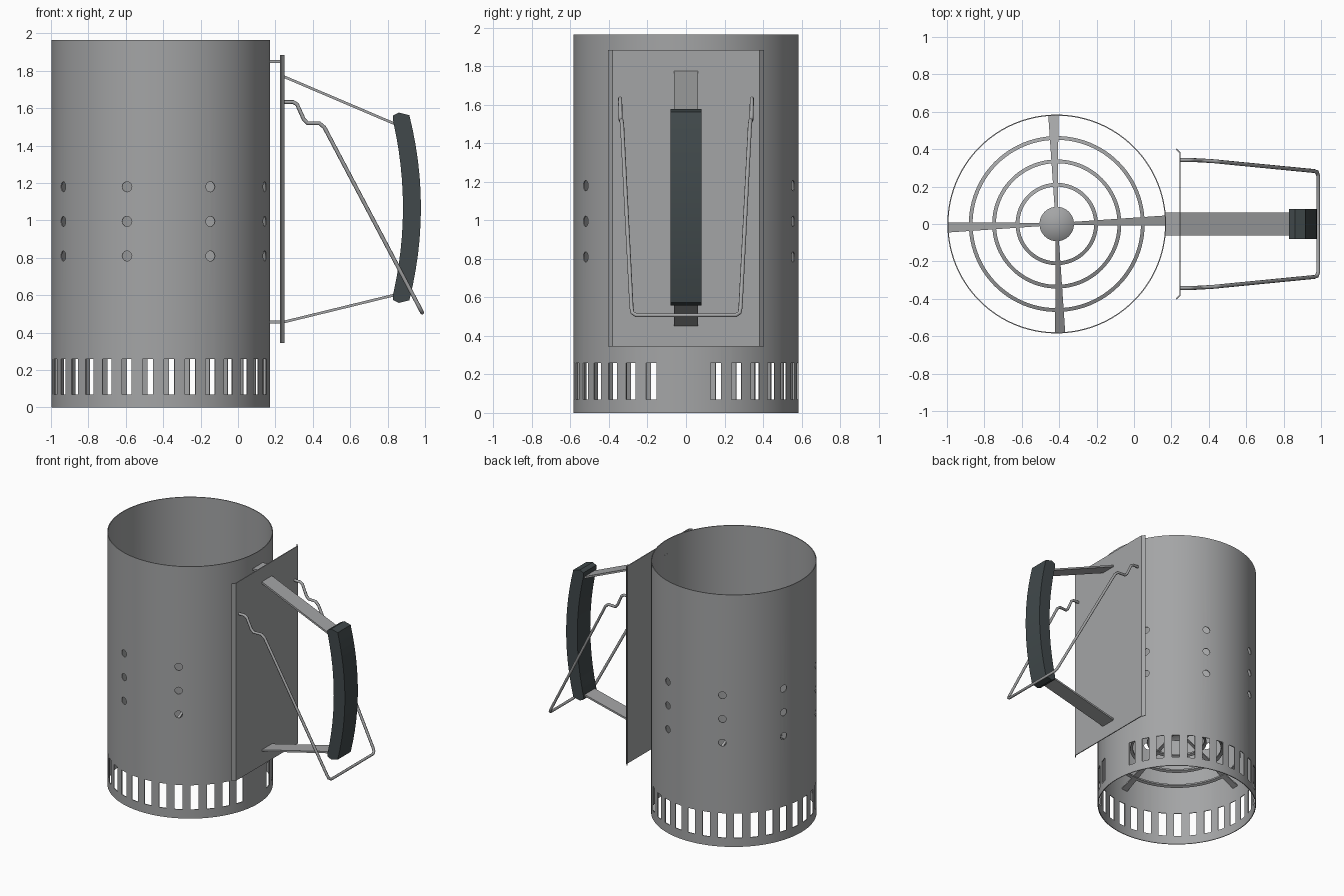
import bpy, bmesh, math
from mathutils import Matrix, Vector

cube = bpy.data.objects.get("Cube")
if cube:
    bpy.data.objects.remove(cube)

CX, R, H = -0.413, 0.585, 1.965   # body axis, radius, height
WALL = 0.006


def material(name, rgb):
    m = bpy.data.materials.new(name)
    m.use_nodes = True
    m.diffuse_color = (*rgb, 1)
    bsdf = next(n for n in m.node_tree.nodes if n.type == 'BSDF_PRINCIPLED')
    bsdf.inputs["Base Color"].default_value = (*rgb, 1)
    return m


steel = material("grey_steel", (0.37, 0.375, 0.38))
dark = material("dark_grip", (0.052, 0.066, 0.070))


def add(name, bm, mat=steel, smooth=None):
    bmesh.ops.recalc_face_normals(bm, faces=bm.faces[:])
    me = bpy.data.meshes.new(name)
    bm.to_mesh(me)
    bm.free()
    ob = bpy.data.objects.new(name, me)
    bpy.context.collection.objects.link(ob)
    me.materials.append(mat)
    if smooth:
        shade(ob, smooth)
    return ob


def activate(ob):
    bpy.ops.object.select_all(action='DESELECT')
    ob.select_set(True)
    bpy.context.view_layer.objects.active = ob


def shade(ob, angle=30):
    activate(ob)
    bpy.ops.object.shade_smooth_by_angle(angle=math.radians(angle))


def lathe(name, profile, closed=True, steps=96):
    """Revolve (radius, z) points about the body axis."""
    bm = bmesh.new()
    vs = [bm.verts.new((CX + r, 0, z)) for r, z in profile]
    pairs = list(zip(vs, vs[1:])) + ([(vs[-1], vs[0])] if closed else [])
    es = [bm.edges.new(p) for p in pairs]
    bmesh.ops.spin(bm, geom=vs + es, cent=(CX, 0, 0), axis=(0, 0, 1),
                   angle=math.tau, steps=steps)
    bmesh.ops.remove_doubles(bm, verts=bm.verts[:], dist=1e-4)
    return add(name, bm, smooth=30)


def extrude(name, pts, direction, mat=steel, smooth=None):
    """Prism from a 3D outline."""
    bm = bmesh.new()
    face = bm.faces.new([bm.verts.new(p) for p in pts])
    geo = bmesh.ops.extrude_face_region(bm, geom=[face])["geom"]
    bmesh.ops.translate(bm, vec=direction,
                        verts=[g for g in geo if isinstance(g, bmesh.types.BMVert)])
    return add(name, bm, mat, smooth)


def ribbon(path, t):
    """Offset an open 2D path both ways to give a thin closed outline."""
    path = [Vector(p) for p in path]
    sides = [[], []]
    for i, p in enumerate(path):
        a = (p - path[i - 1]).normalized() if i else None
        b = (path[i + 1] - p).normalized() if i < len(path) - 1 else None
        a, b = a or b, b or a
        tan = (a + b).normalized()
        n = Vector((-tan.y, tan.x)) * (t / 2) / max(0.4, tan.dot(b))
        sides[0].append(p + n)
        sides[1].append(p - n)
    return sides[0] + sides[1][::-1]


# Body tube, cut with vent slots and round air holes
body = lathe("body_tube", [(R, 0), (R, H), (R - WALL, H), (R - WALL, 0)], steps=120)
cut = bmesh.new()
for k in range(30):
    turn = Matrix.Translation((CX, 0, 0)) @ Matrix.Rotation(math.radians(15.4 + 11.26 * k), 4, 'Z')
    bmesh.ops.create_cube(cut, size=1, matrix=turn @ Matrix.Translation((R, 0, 0.165))
                          @ Matrix.Diagonal((0.1, 0.056, 0.19, 1)))
for k in range(8):
    turn = Matrix.Translation((CX, 0, 0)) @ Matrix.Rotation(math.radians(27 + 45 * k), 4, 'Z')
    for z in (0.81, 0.995, 1.18):
        bmesh.ops.create_cone(cut, cap_ends=True, segments=20, radius1=0.027,
                              radius2=0.027, depth=0.1,
                              matrix=turn @ Matrix.Translation((R, 0, z))
                              @ Matrix.Rotation(math.pi / 2, 4, 'Y'))
cutter = add("vent_cutter", cut)
cutter.hide_render = True
mod = body.modifiers.new("vents", 'BOOLEAN')
mod.operation, mod.solver, mod.object = 'DIFFERENCE', 'EXACT', cutter
activate(body)
bpy.ops.object.modifier_apply(modifier=mod.name)
bpy.data.objects.remove(cutter)
shade(body)


# Conical fuel grate: rings, tapered spokes and centre cap
def grate_z(r):
    return 0.64 - 0.45 * r


for name, r in (("inner", 0.21), ("middle", 0.335), ("outer", 0.46)):
    a, b = r - 0.01, r + 0.01
    lathe("grate_ring_" + name, [(a, grate_z(a)), (b, grate_z(b)),
                                 (b, grate_z(b) - 0.012), (a, grate_z(a) - 0.012)])
for k in range(4):
    rot = Matrix.Translation((CX, 0, 0)) @ Matrix.Rotation(math.radians(90 * k + 1.8), 4, 'Z')
    ends = ((0.04, -0.007), (R - WALL, -0.027), (R - WALL, 0.027), (0.04, 0.007))
    extrude(f"grate_spoke_{k + 1}", [rot @ Vector((r, w, grate_z(r) + 0.004)) for r, w in ends],
            (0, 0, -0.01))
lathe("grate_cap", [(0, 0.67), (0.092, 0.61), (0.092, 0.60), (0, 0.655)], closed=False, steps=48)

# Heat shield with bent side flanges
shield = ribbon([(0.226, -0.402), (0.246, -0.38), (0.246, 0.38), (0.226, 0.402)], 0.007)
extrude("heat_shield", [(x, y, 0.345) for x, y in shield], (0, 0, 1.54))

# Flat handle straps, joining the body through the shield
straps = {
    "upper_strap": [(0.165, 1.85), (0.236, 1.85), (0.236, 1.773), (0.86, 1.507)],
    "lower_strap": [(0.165, 0.457), (0.245, 0.457), (0.86, 0.607)],
}
for name, path in straps.items():
    extrude(name, [(x, -0.062, z) for x, z in ribbon(path, 0.014)], (0, 0.124, 0))

# Curved grip with chamfered ends
outer, inner = [], []
for i in range(13):
    s = -1 + i / 6
    outer.append((0.978 - 0.062 * s * s, 1.068 + 0.495 * s))
    inner.append((0.882 - 0.052 * s * s, 1.068 + 0.46 * s))
grip = outer + [(0.86, 1.577), (0.83, 1.562)] + inner[::-1] + [(0.83, 0.574), (0.86, 0.559)]
extrude("handle_grip", [(x, -0.08, z) for x, z in grip], (0, 0.16, 0), dark, 20)

# Swinging wire bail, mirrored about the centre plane
half = [(0.245, 0.342, 1.633), (0.295, 0.342, 1.633), (0.316, 0.342, 1.62),
        (0.352, 0.34, 1.54), (0.372, 0.339, 1.52), (0.435, 0.335, 1.52),
        (0.462, 0.332, 1.497), (0.965, 0.283, 0.545), (0.978, 0.278, 0.52),
        (0.985, 0.258, 0.507)]
curve = bpy.data.curves.new("wire_bail", 'CURVE')
curve.dimensions = '3D'
curve.bevel_depth, curve.bevel_resolution, curve.use_fill_caps = 0.0105, 2, True
points = half + [(x, -y, z) for x, y, z in reversed(half)]
spline = curve.splines.new('POLY')
spline.points.add(len(points) - 1)
for p, co in zip(spline.points, points):
    p.co = (*co, 1)
bail = bpy.data.objects.new("wire_bail", curve)
bpy.context.collection.objects.link(bail)
curve.materials.append(steel)
activate(bail)
bpy.ops.object.convert(target='MESH')
shade(bpy.context.object, 50)
